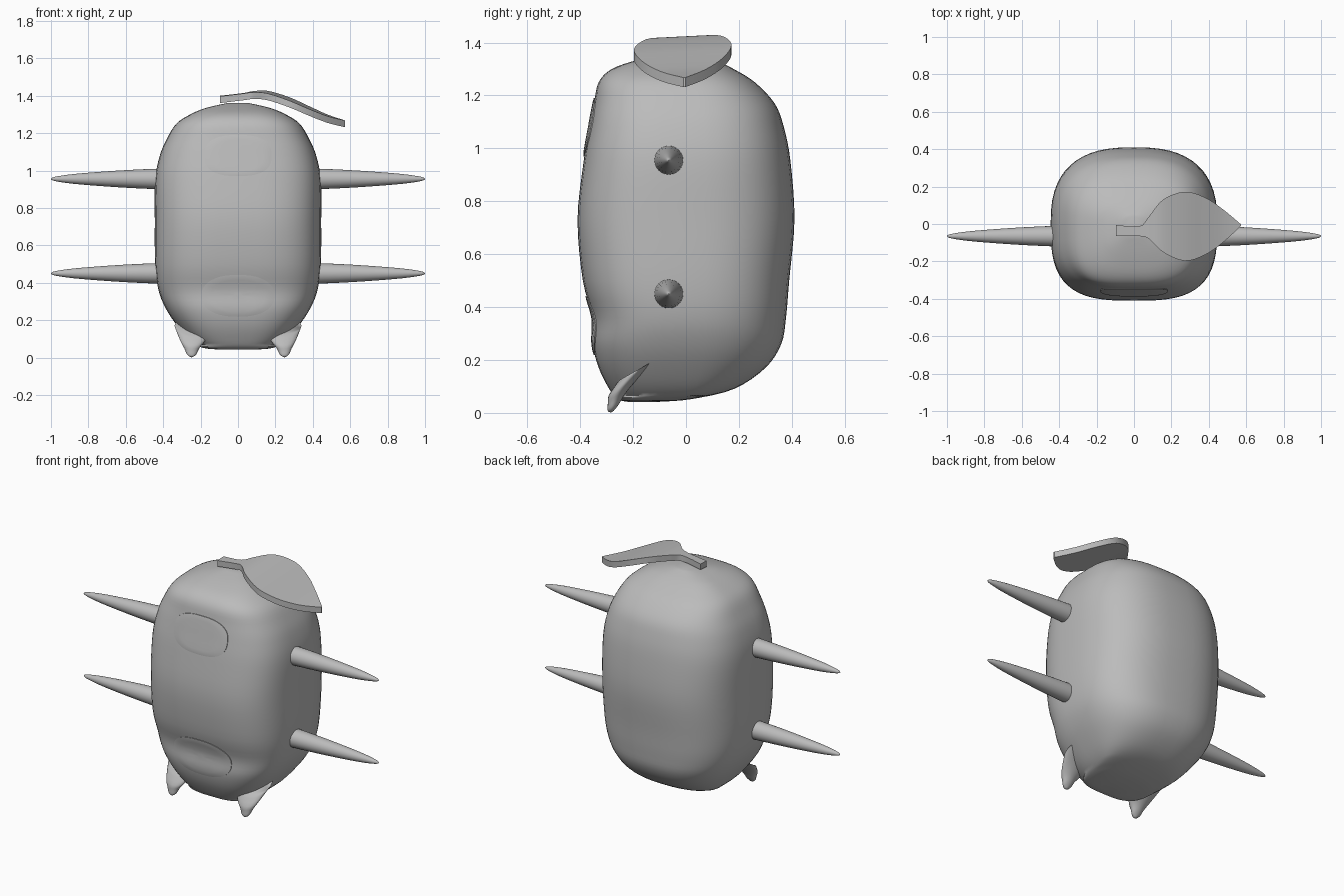
import bpy
import bmesh
from math import cos, sin, pi
from mathutils import Vector
from mathutils.bvhtree import BVHTree

if "Cube" in bpy.data.objects:
    bpy.data.objects.remove(bpy.data.objects["Cube"], do_unlink=True)

GREY = (0.5, 0.5, 0.5, 1)
grey = bpy.data.materials.new("plain grey")
grey.use_nodes = True
grey.diffuse_color = GREY
grey.node_tree.nodes["Principled BSDF"].inputs["Base Color"].default_value = GREY


def resample(table, steps):
    """Smooth curve through the rows of a table."""
    rows = [Vector(r) for r in table]
    out = []
    for i in range(len(rows) - 1):
        p0, p1, p2 = rows[max(i - 1, 0)], rows[i], rows[i + 1]
        p3 = rows[min(i + 2, len(rows) - 1)]
        for k in range(steps):
            t = k / steps
            out.append(p1 + (p2 - p0) * (t / 2)
                       + (p0 * 2 - p1 * 5 + p2 * 4 - p3) * (t * t / 2)
                       + (p1 * 3 - p0 - p2 * 3 + p3) * (t ** 3 / 2))
    return out + [rows[-1]]


def loft(name, rings, angle=40):
    """Skin a list of equal point rings and cap both ends."""
    bm = bmesh.new()
    loops = [[bm.verts.new(p) for p in ring] for ring in rings]
    for a, b in zip(loops, loops[1:]):
        for i in range(len(a)):
            j = (i + 1) % len(a)
            bm.faces.new((a[i], a[j], b[j], b[i]))
    bm.faces.new(loops[0])
    bm.faces.new(loops[-1])
    bmesh.ops.recalc_face_normals(bm, faces=bm.faces)
    mesh = bpy.data.meshes.new(name)
    bm.to_mesh(mesh)
    bm.free()
    mesh.materials.append(grey)
    obj = bpy.data.objects.new(name, mesh)
    bpy.context.collection.objects.link(obj)
    bpy.ops.object.select_all(action='DESELECT')
    obj.select_set(True)
    bpy.context.view_layer.objects.active = obj
    bpy.ops.object.shade_smooth_by_angle(angle=angle * pi / 180)
    return obj


def spow(v, n):
    return (1 if v >= 0 else -1) * abs(v) ** (2 / n)


def circle(n):
    return [(cos(2 * pi * i / n), sin(2 * pi * i / n)) for i in range(n)]


# Body: height, half width, front, back
BODY = [
    (0.042, 0.08, -0.22, -0.10), (0.052, 0.19, -0.26, 0.02),
    (0.09, 0.255, -0.29, 0.18), (0.17, 0.325, -0.33, 0.30),
    (0.26, 0.385, -0.352, 0.36), (0.36, 0.425, -0.352, 0.378),
    (0.50, 0.443, -0.39, 0.39), (0.73, 0.445, -0.41, 0.41),
    (0.95, 0.443, -0.387, 0.395), (1.08, 0.418, -0.365, 0.37),
    (1.17, 0.38, -0.348, 0.335), (1.25, 0.33, -0.33, 0.26),
    (1.30, 0.255, -0.28, 0.18), (1.335, 0.17, -0.18, 0.11),
    (1.362, 0.05, -0.06, 0.04)]


def body_ring(z, half, front, back):
    # The widest line sits in the middle of the short end rings
    mid = min(max(0, front * 0.8), back) if back > 0.1 else (front + back) / 2
    ring = []
    for c, s in circle(56):
        n, reach = (2.6, back - mid) if s > 0 else (3.1, mid - front)
        ring.append((half * spow(c, n), mid + reach * spow(s, n), z))
    return ring


body = loft("body", [body_ring(*r) for r in resample(BODY, 4)], 60)
surface = BVHTree.FromObject(body, bpy.context.evaluated_depsgraph_get())


# Thin face patches that follow the body
def patch(name, z, half_w, half_h, power):
    def ring(scale, lift):
        pts = []
        for c, s in circle(40):
            x = half_w * scale * spow(c, power)
            h = z + half_h * scale * spow(s, power)
            hit = surface.ray_cast(Vector((x, -2, h)), Vector((0, 1, 0)))[0]
            pts.append((x, hit.y - lift, h))
        return pts
    loft(name, [ring(1, -0.005), ring(1, 0.004)]
         + [ring(k / 8, 0.006) for k in range(7, 0, -1)])


patch("upper_face_patch", 1.08, 0.18, 0.11, 2.6)
patch("lower_face_patch", 0.33, 0.195, 0.112, 2.3)

# Limbs: long tapered spikes, as distance and radius
LIMB = [(0.38, 0.055), (0.45, 0.054), (0.6, 0.047), (0.75, 0.037),
        (0.88, 0.026), (0.96, 0.015), (0.99, 0.008), (1.0, 0.001)]
# Ears: y, z, x and radius along a bent cone
EAR = [(-0.17, 0.17, 0.235, 0.105), (-0.235, 0.10, 0.242, 0.07),
       (-0.262, 0.055, 0.247, 0.042), (-0.275, 0.02, 0.248, 0.026),
       (-0.279, 0.004, 0.248, 0.006)]

for side, label in ((1, "left"), (-1, "right")):
    for height, level in ((0.955, "upper"), (0.45, "lower")):
        loft(f"{label}_{level}_limb",
             [[(side * x, -0.065 + r * c, height + r * s)
               for c, s in circle(24)] for x, r in resample(LIMB, 3)])
    loft(f"{label}_ear",
         [[(side * (x + r * c), y + r * s * 0.8, z + r * s * 0.45)
           for c, s in circle(20)] for y, z, x, r in resample(EAR, 3)], 60)

# Leaf: x, near edge, far edge, top height
LEAF = [(-0.095, -0.065, -0.005, 1.40), (0.03, -0.065, -0.012, 1.415),
        (0.08, -0.08, 0.04, 1.422), (0.155, -0.15, 0.13, 1.42),
        (0.27, -0.197, 0.172, 1.385), (0.38, -0.165, 0.142, 1.337),
        (0.48, -0.095, 0.075, 1.295), (0.572, -0.01, -0.002, 1.268)]


def leaf_ring(x, near, far, top):
    across = [near + (far - near) * k / 4 for k in range(5)]
    upper = [(x, y, top + 0.05 * y) for y in across]
    return upper + [(x, y, z - 0.036) for x, y, z in reversed(upper)]


loft("leaf", [leaf_ring(*r) for r in resample(LEAF, 4)], 35)
